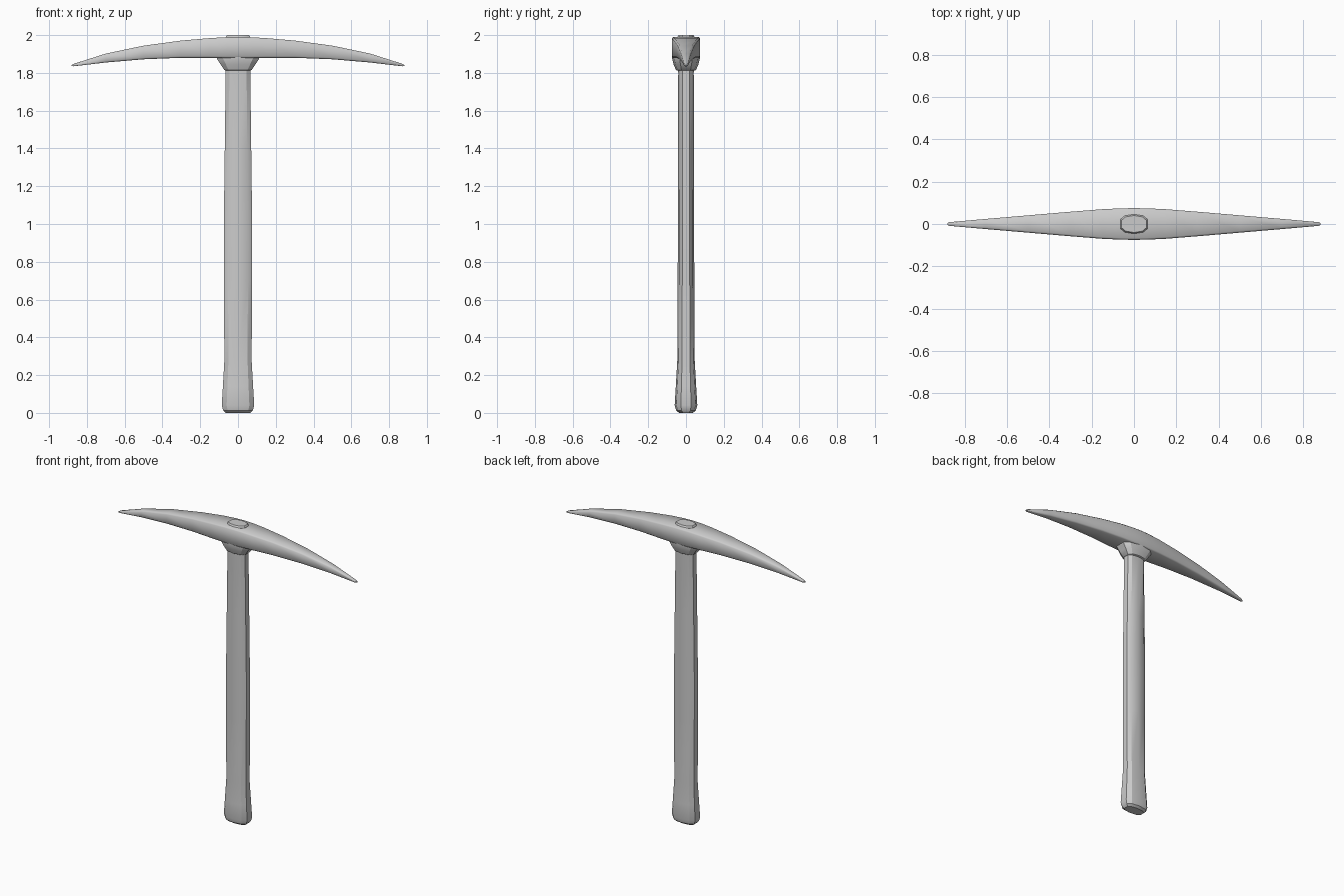
import bpy, bmesh, math

if "Cube" in bpy.data.objects:
    bpy.data.objects.remove(bpy.data.objects["Cube"])


def loft(name, rings, angle=30):
    """Skin a list of equal-length point rings and cap both ends."""
    bm = bmesh.new()
    loops = [[bm.verts.new(p) for p in ring] for ring in rings]
    n = len(loops[0])
    for a, b in zip(loops, loops[1:]):
        for i in range(n):
            j = (i + 1) % n
            bm.faces.new((a[i], a[j], b[j], b[i]))
    bm.faces.new(loops[0])
    bm.faces.new(loops[-1])
    bmesh.ops.recalc_face_normals(bm, faces=bm.faces)
    mesh = bpy.data.meshes.new(name)
    bm.to_mesh(mesh)
    bm.free()
    obj = bpy.data.objects.new(name, mesh)
    bpy.context.collection.objects.link(obj)
    bpy.ops.object.select_all(action='DESELECT')
    obj.select_set(True)
    bpy.context.view_layer.objects.active = obj
    bpy.ops.object.shade_smooth_by_angle(angle=math.radians(angle))
    return obj


# Faceted oval cross-section shared by the handle and collar (unit half-widths)
quarter = [(1, 0.45), (0.7, 0.84)]
oval = (quarter + [(0, 1)] + [(-x, y) for x, y in reversed(quarter)]
        + [(-x, -y) for x, y in quarter] + [(0, -1)]
        + [(x, -y) for x, y in reversed(quarter)])


def oval_ring(hx, hy, z):
    return [(x * hx, y * hy, z) for x, y in oval]


# Wooden handle: flared foot, slight belly, end showing through the head
handle = [(0.066, 0.036, 0.0), (0.078, 0.052, 0.012), (0.086, 0.060, 0.04),
          (0.080, 0.054, 0.14), (0.072, 0.046, 0.28), (0.075, 0.044, 0.7),
          (0.075, 0.043, 1.0), (0.070, 0.042, 1.4), (0.065, 0.041, 1.8),
          (0.065, 0.046, 1.99), (0.058, 0.040, 2.0)]
loft("handle", [oval_ring(*s) for s in handle])

# Flared collar under the head
collar = [(0.066, 0.048, 1.812), (0.072, 0.053, 1.815), (0.092, 0.066, 1.845),
          (0.112, 0.073, 1.875), (0.112, 0.073, 1.90)]
loft("collar", [oval_ring(*s) for s in collar])

# Double-pointed head: x, half depth, underside z, top z
half = [(0.06, 0.074, 1.879, 1.989), (0.15, 0.070, 1.88, 1.984),
        (0.3, 0.058, 1.88, 1.971), (0.5, 0.041, 1.872, 1.944),
        (0.7, 0.024, 1.855, 1.902), (0.87, 0.009, 1.835, 1.848),
        (0.882, 0.005, 1.836, 1.842)]
stations = [(-x, *r) for x, *r in reversed(half)] + [(0, 0.075, 1.879, 1.99)] + half


def head_ring(x, hy, lo, hi):
    c = min(0.008, (hi - lo) * 0.2, hy * 0.3)
    side = [(hy - c, lo), (hy, lo + c), (hy, hi - c), (hy - c, hi)]
    return ([(x, y, z) for y, z in side]
            + [(x, -y, z) for y, z in reversed(side)])


loft("pick_head", [head_ring(*s) for s in stations], 50)
